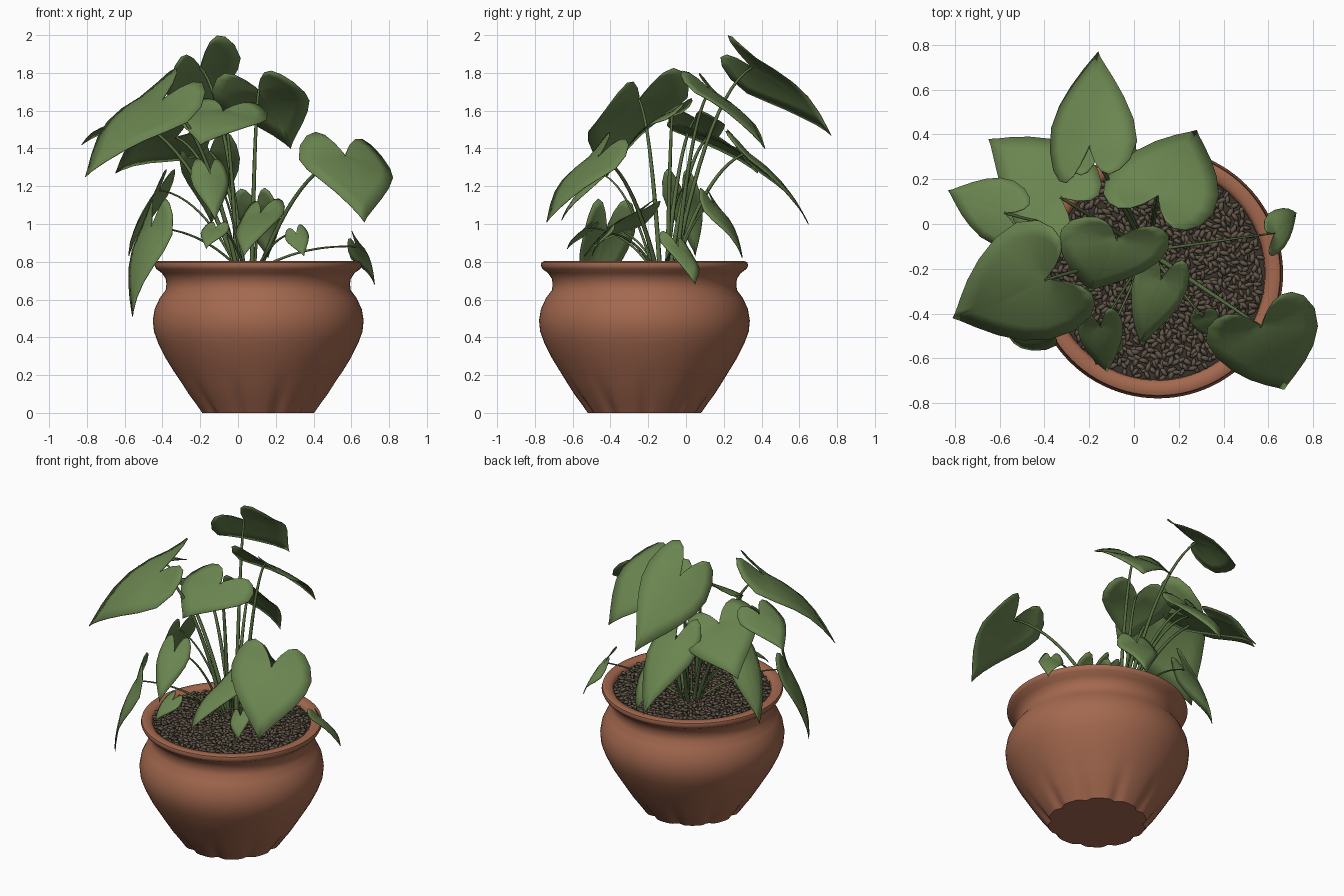
import bpy, bmesh, math, random
from mathutils import Vector, Matrix, Euler

if "Cube" in bpy.data.objects:
    bpy.data.objects.remove(bpy.data.objects["Cube"])

random.seed(4)
CX, CY = 0.107, -0.22          # pot axis


def material(name, rgb):
    m = bpy.data.materials.new(name)
    m.diffuse_color = (*rgb, 1)
    m.use_nodes = True
    m.node_tree.nodes["Principled BSDF"].inputs["Base Color"].default_value = m.diffuse_color
    return m


TERRACOTTA = material("terracotta", (0.37, 0.14, 0.078))
LEAF = material("leaf_green", (0.145, 0.235, 0.08))
STEM = material("stem_green", (0.09, 0.15, 0.05))
PEBBLE = material("pebble_brown", (0.12, 0.092, 0.065))
SOIL = material("soil_dark", (0.045, 0.034, 0.025))


def finish(name, bm, mat, angle=60):
    me = bpy.data.meshes.new(name)
    bm.to_mesh(me)
    bm.free()
    me.materials.append(mat)
    ob = bpy.data.objects.new(name, me)
    bpy.context.collection.objects.link(ob)
    bpy.ops.object.select_all(action='DESELECT')
    ob.select_set(True)
    bpy.context.view_layer.objects.active = ob
    bpy.ops.object.shade_smooth_by_angle(angle=math.radians(angle))
    return ob


# Pot: lathed profile with shallow flutes around the foot
profile = [(0.30, 0), (0.335, 0.05), (0.372, 0.10), (0.41, 0.16), (0.447, 0.22),
           (0.49, 0.29), (0.53, 0.37), (0.552, 0.43), (0.558, 0.49), (0.548, 0.55),
           (0.52, 0.61), (0.49, 0.65), (0.486, 0.68), (0.49, 0.71), (0.51, 0.74),
           (0.54, 0.762), (0.549, 0.78), (0.545, 0.797), (0.53, 0.803),
           (0.495, 0.80), (0.478, 0.785), (0.472, 0.72)]
N = 96
bm = bmesh.new()
rings = []
for r, z in profile:
    ring = []
    for i in range(N):
        a = 2 * math.pi * i / N
        flute = max(0, 1 - z / 0.22) * 0.022 * max(0, math.cos(10 * a)) ** 2
        rr = r - flute
        ring.append(bm.verts.new((CX + rr * math.cos(a), CY + rr * math.sin(a), z)))
    rings.append(ring)
for lo, hi in zip(rings, rings[1:]):
    for i in range(N):
        j = (i + 1) % N
        bm.faces.new((lo[i], lo[j], hi[j], hi[i]))
bm.faces.new(list(reversed(rings[0])))
finish("pot", bm, TERRACOTTA, 50)

# Soil disc
bm = bmesh.new()
bmesh.ops.create_circle(bm, cap_ends=True, segments=48, radius=0.476,
                        matrix=Matrix.Translation((CX, CY, 0.77)))
finish("soil", bm, SOIL)

# Pebbles: elongated stones spread evenly in a sunflower pattern
bm = bmesh.new()
COUNT = 950
for i in range(COUNT):
    r = 0.465 * math.sqrt((i + 0.5) / COUNT)
    a = i * 2.39996
    x = CX + r * math.cos(a) + random.uniform(-0.008, 0.008)
    y = CY + r * math.sin(a) + random.uniform(-0.008, 0.008)
    rot = Euler((random.uniform(-0.3, 0.3), random.uniform(-0.3, 0.3),
                 random.uniform(0, 6.28))).to_matrix().to_4x4()
    size = random.uniform(0.85, 1.15)
    mtx = (Matrix.Translation((x, y, 0.782 + random.uniform(-0.005, 0.006))) @ rot
           @ Matrix.Diagonal((0.025 * size, 0.012 * size, 0.011 * size, 1)))
    bmesh.ops.create_icosphere(bm, subdivisions=1, radius=1, matrix=mtx)
finish("pebbles", bm, PEBBLE, 80)

# Half outline of a heart-shaped leaf: (along midrib, across); stem joins at 0,0
HALF = [(-0.05, 0.03), (-0.18, 0.16), (-0.29, 0.33), (-0.33, 0.52), (-0.28, 0.72),
        (-0.15, 0.9), (0.05, 1.0), (0.25, 0.94), (0.45, 0.75), (0.63, 0.52),
        (0.8, 0.27), (0.93, 0.08), (1.0, 0.0)]
OUTLINE = HALF + [(u, -v) for u, v in reversed(HALF[:-1])]


def make_leaf(name, base, tip, side):
    base, tip, side = Vector(base), Vector(tip), Vector(side)
    axis = tip - base
    size = axis.length
    n = axis.cross(side).normalized()
    if n.z < 0:
        n = -n
    phase = random.uniform(0, 6.28)
    bm = bmesh.new()

    def point(u, v, k, ang):
        bend = 0.28 * max(u, 0) * (1 - u) - 0.08 * v * v
        bend += 0.025 * k * k * math.sin(ang + phase) * abs(v)
        return bm.verts.new(base + axis * u + side * v + n * bend * size)

    centre = point(0, 0, 0, 0)
    prev = None
    for k in (0.25, 0.5, 0.75, 1.0):
        ring = [point(u * k, v * k, k, i * 0.9) for i, (u, v) in enumerate(OUTLINE)]
        for i in range(len(ring) - 1):
            if prev is None:
                bm.faces.new((centre, ring[i], ring[i + 1]))
            else:
                bm.faces.new((prev[i], ring[i], ring[i + 1], prev[i + 1]))
        prev = ring
    bm.normal_update()
    if sum((f.normal.dot(n) for f in bm.faces)) < 0:
        bmesh.ops.reverse_faces(bm, faces=bm.faces[:])
    ob = finish(name, bm, LEAF, 80)
    mod = ob.modifiers.new("thickness", 'SOLIDIFY')
    mod.thickness = 0.004


def make_stem(name, start, end, radius):
    start, end = Vector(start), Vector(end)
    mid = start.lerp(end, 0.45)
    mid.z = start.z + (end.z - start.z) * 0.85 + 0.03
    bm = bmesh.new()
    prev = None
    steps = 12
    for s in range(steps + 1):
        t = s / steps
        p = start * (1 - t) ** 2 + mid * (2 * t * (1 - t)) + end * t * t
        d = ((mid - start) * (1 - t) + (end - mid) * t).normalized()
        x = d.orthogonal().normalized()
        if prev is not None:
            x = (last_x - d * last_x.dot(d)).normalized()
        last_x = x
        y = d.cross(x)
        r = radius * (1 - 0.5 * t)
        ring = [bm.verts.new(p + (x * math.cos(a) + y * math.sin(a)) * r)
                for a in (i * math.pi / 3 for i in range(6))]
        if prev:
            for i in range(6):
                j = (i + 1) % 6
                bm.faces.new((prev[i], prev[j], ring[j], ring[i]))
        prev = ring
    finish(name, bm, STEM, 80)


# Leaves: stem joint, tip, half-width vector
upper = [
    ((-0.20, 0.35, 1.83), (-0.16, 0.77, 1.47), (0.19, 0.03, 0.10)),
    ((0.11, 0.13, 1.71), (0.28, 0.42, 1.40), (0.24, -0.08, 0.02)),
    ((-0.08, -0.07, 1.60), (-0.20, -0.30, 1.42), (-0.24, 0.04, 0.02)),
    ((-0.33, 0.12, 1.46), (-0.65, 0.38, 1.27), (0.13, 0.19, -0.06)),
    ((-0.58, 0.05, 1.56), (-0.83, 0.15, 1.42), (0.05, 0.14, 0.0)),
    ((-0.40, -0.25, 1.66), (-0.81, -0.42, 1.25), (-0.13, 0.24, 0.07)),
    ((-0.15, 0.33, 1.38), (-0.14, 0.65, 1.00), (0.16, 0.0, 0.0)),
    ((0.57, -0.46, 1.36), (0.67, -0.74, 1.01), (0.24, 0.08, -0.03)),
]
lower = [
    ((0.12, -0.25, 1.06), (0.03, -0.54, 0.83), (0.12, -0.03, 0.02)),
    ((-0.15, -0.46, 1.27), (-0.12, -0.66, 1.02), (0.10, 0.02, 0.0)),
    ((-0.46, -0.42, 0.98), (-0.56, -0.50, 0.51), (0.08, -0.14, 0.0)),
    ((0.63, -0.04, 0.88), (0.725, 0.05, 0.68), (0.02, -0.09, 0.04)),
    ((-0.42, -0.02, 1.18), (-0.58, 0.05, 0.83), (0.04, 0.10, 0.0)),
    ((0.31, -0.42, 0.95), (0.35, -0.50, 0.83), (0.06, 0.02, 0.02)),
    ((-0.12, -0.52, 0.98), (-0.17, -0.63, 0.87), (0.07, -0.03, 0.0)),
    ((0.10, 0.15, 1.10), (0.16, 0.30, 0.82), (0.12, -0.04, 0.0)),
]
for i, (base, tip, side) in enumerate(upper + lower):
    make_leaf(f"leaf_{i + 1}", base, tip, side)
    # Stems gather in a loose clump in the middle of the pot
    a = math.atan2(base[1] + 0.12, base[0] - 0.06)
    start = (0.06 + 0.07 * math.cos(a), -0.12 + 0.07 * math.sin(a), 0.77)
    make_stem(f"stem_{i + 1}", start, base, 0.013 if i < len(upper) else 0.008)
